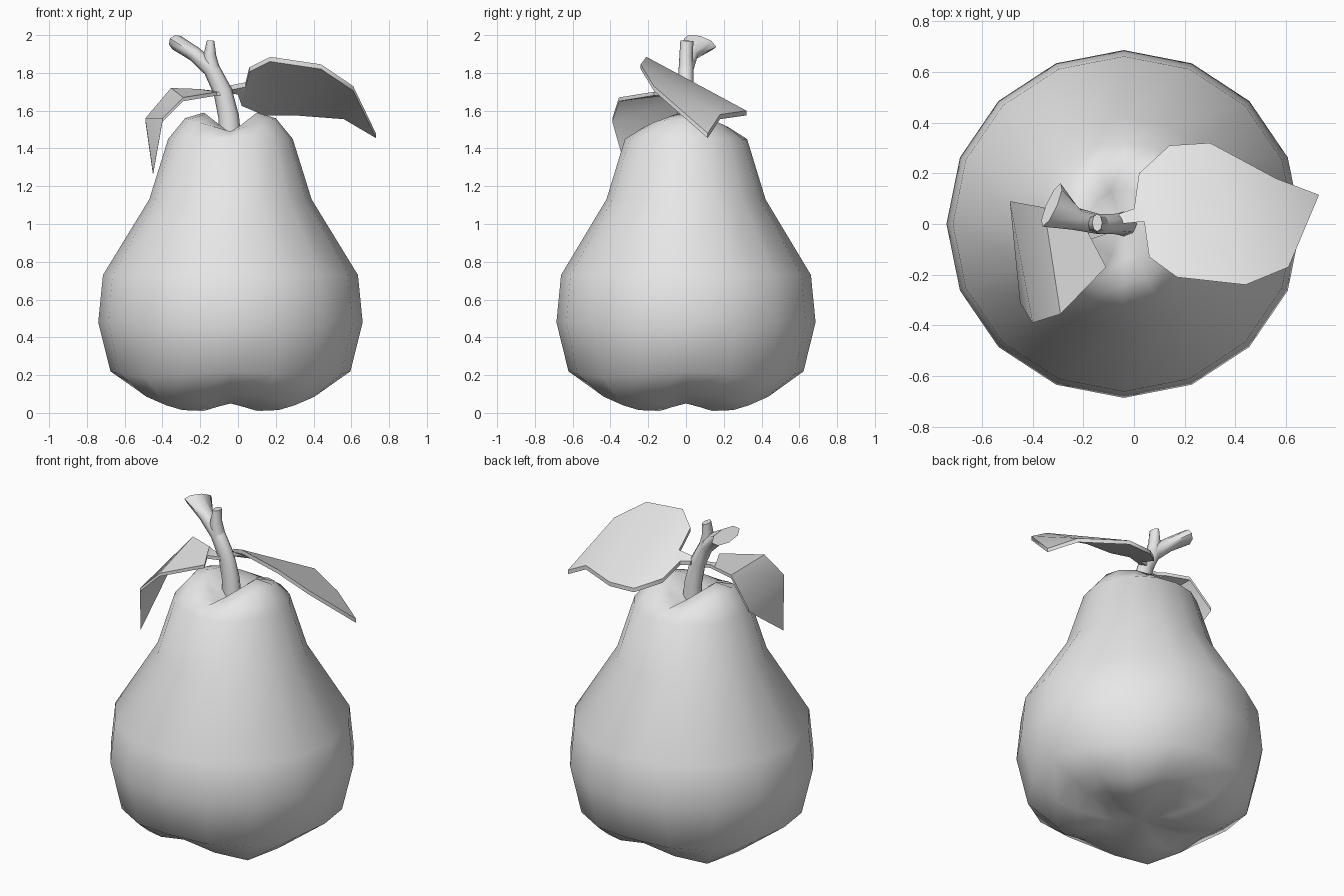
import bpy
import bmesh
from math import cos, sin, pi, tau
from mathutils import Vector

if "Cube" in bpy.data.objects:
    bpy.data.objects.remove(bpy.data.objects["Cube"])

grey = bpy.data.materials.new("plain light grey")
grey.use_nodes = True
grey.diffuse_color = (0.8, 0.8, 0.8, 1)
grey.node_tree.nodes["Principled BSDF"].inputs["Base Color"].default_value = grey.diffuse_color


def finish(name, bm, smooth=True):
    bmesh.ops.recalc_face_normals(bm, faces=bm.faces)
    mesh = bpy.data.meshes.new(name)
    bm.to_mesh(mesh)
    bm.free()
    mesh.materials.append(grey)
    for poly in mesh.polygons:
        poly.use_smooth = smooth
    obj = bpy.data.objects.new(name, mesh)
    bpy.context.collection.objects.link(obj)
    return obj


def loft(bm, rings):
    """Bridge equal rings of points with quads and return the vertex rings."""
    loops = [[bm.verts.new(p) for p in ring] for ring in rings]
    for a, b in zip(loops, loops[1:]):
        for i in range(len(a)):
            j = (i + 1) % len(a)
            bm.faces.new((a[i], a[j], b[j], b[i]))
    return loops


def close_to_point(bm, loop, point):
    tip = bm.verts.new(point)
    for i in range(len(loop)):
        bm.faces.new((loop[i], loop[(i + 1) % len(loop)], tip))


# Fruit: radius, height, four-lobe amount underneath, valley depth on top
SIDES, CX = 16, -0.04
profile = [
    (0.20, 0.03, 0.02, 0), (0.36, 0.05, 0.035, 0), (0.48, 0.085, 0.045, 0),
    (0.635, 0.205, 0.015, 0), (0.70, 0.48, 0, 0), (0.675, 0.73, 0, 0),
    (0.43, 1.13, 0, 0), (0.33, 1.45, 0, 0), (0.24, 1.56, 0, 0.07),
    (0.14, 1.59, 0, 0.11),
]


def fruit_ring(r, z, lobe, valley):
    ring = []
    for i in range(SIDES):
        a = tau * i / SIDES
        height = z + lobe * cos(4 * a) - valley * (1 - abs(cos(a)))
        ring.append((CX + r * cos(a), 0.98 * r * sin(a), height))
    return ring


bm = bmesh.new()
loops = loft(bm, [fruit_ring(*row) for row in profile])
close_to_point(bm, loops[0], (CX, 0, 0.06))
close_to_point(bm, loops[-1], (CX, 0, 1.46))
finish("fruit_body", bm)


# Stem: a bent tube that forks into a flared end and a short stub
def tube(name, path):
    bm = bmesh.new()
    points = [Vector(p) for p, _, _ in path]
    rings = []
    for k, (_, wide, deep) in enumerate(path):
        way = points[min(k + 1, len(points) - 1)] - points[max(k - 1, 0)]
        across = way.cross(Vector((0, 1, 0))).normalized()
        depth = across.cross(way).normalized()
        rings.append([points[k] + across * wide * cos(tau * i / 8)
                      + depth * deep * sin(tau * i / 8) for i in range(8)])
    loops = loft(bm, rings)
    bm.faces.new(loops[0])
    bm.faces.new(loops[-1])
    obj = finish(name, bm)
    bpy.context.view_layer.objects.active = obj
    obj.select_set(True)
    bpy.ops.object.shade_smooth_by_angle(angle=pi / 3)
    obj.select_set(False)


tube("stem", [
    ((-0.04, 0, 1.43), 0.06, 0.05), ((-0.05, 0, 1.57), 0.055, 0.045),
    ((-0.08, 0, 1.70), 0.05, 0.04), ((-0.14, 0, 1.82), 0.045, 0.04),
    ((-0.23, 0.02, 1.90), 0.04, 0.045), ((-0.325, 0.075, 1.96), 0.042, 0.095),
])
tube("stem_stub", [
    ((-0.13, 0, 1.80), 0.04, 0.04), ((-0.15, 0, 1.89), 0.035, 0.035),
    ((-0.145, 0.005, 1.97), 0.02, 0.035),
])


# Leaves: strips between paired edge points, ending in a tip
def leaf(name, pairs, tip, thickness):
    bm = bmesh.new()
    rows = [[bm.verts.new(p) for p in pair] for pair in pairs]
    for (a, b), (c, d) in zip(rows, rows[1:]):
        bm.faces.new((a, c, d, b))
    bm.faces.new((rows[-1][0], bm.verts.new(tip), rows[-1][1]))
    # Lower sheet and a narrow rim
    lower = bmesh.ops.extrude_face_region(bm, geom=bm.faces[:], use_keep_orig=True)
    moved = [v for v in lower["geom"] if isinstance(v, bmesh.types.BMVert)]
    bmesh.ops.translate(bm, verts=moved, vec=(0, 0, -thickness))
    obj = finish(name, bm)
    bpy.context.view_layer.objects.active = obj
    obj.select_set(True)
    bpy.ops.object.shade_smooth_by_angle(angle=pi / 4)
    obj.select_set(False)


leaf("large_leaf", [
    ((-0.06, 0, 1.73), (-0.06, 0.04, 1.72)),
    ((0.04, 0.01, 1.75), (0, 0.06, 1.71)),
    ((0.06, -0.13, 1.83), (0.02, 0.20, 1.65)),
    ((0.17, -0.21, 1.885), (0.14, 0.31, 1.60)),
    ((0.44, -0.24, 1.845), (0.30, 0.32, 1.60)),
    ((0.61, -0.17, 1.73), (0.56, 0.18, 1.58)),
], (0.73, 0.115, 1.48), 0.025)

leaf("small_leaf", [
    ((-0.07, 0.01, 1.70), (-0.08, -0.03, 1.70)),
    ((-0.17, 0, 1.71), (-0.17, -0.06, 1.70)),
    ((-0.21, 0.02, 1.715), (-0.11, -0.17, 1.70)),
    ((-0.355, 0.065, 1.72), (-0.29, -0.355, 1.67)),
    ((-0.49, 0.09, 1.56), (-0.40, -0.39, 1.56)),
], (-0.45, -0.31, 1.28), 0.02)
